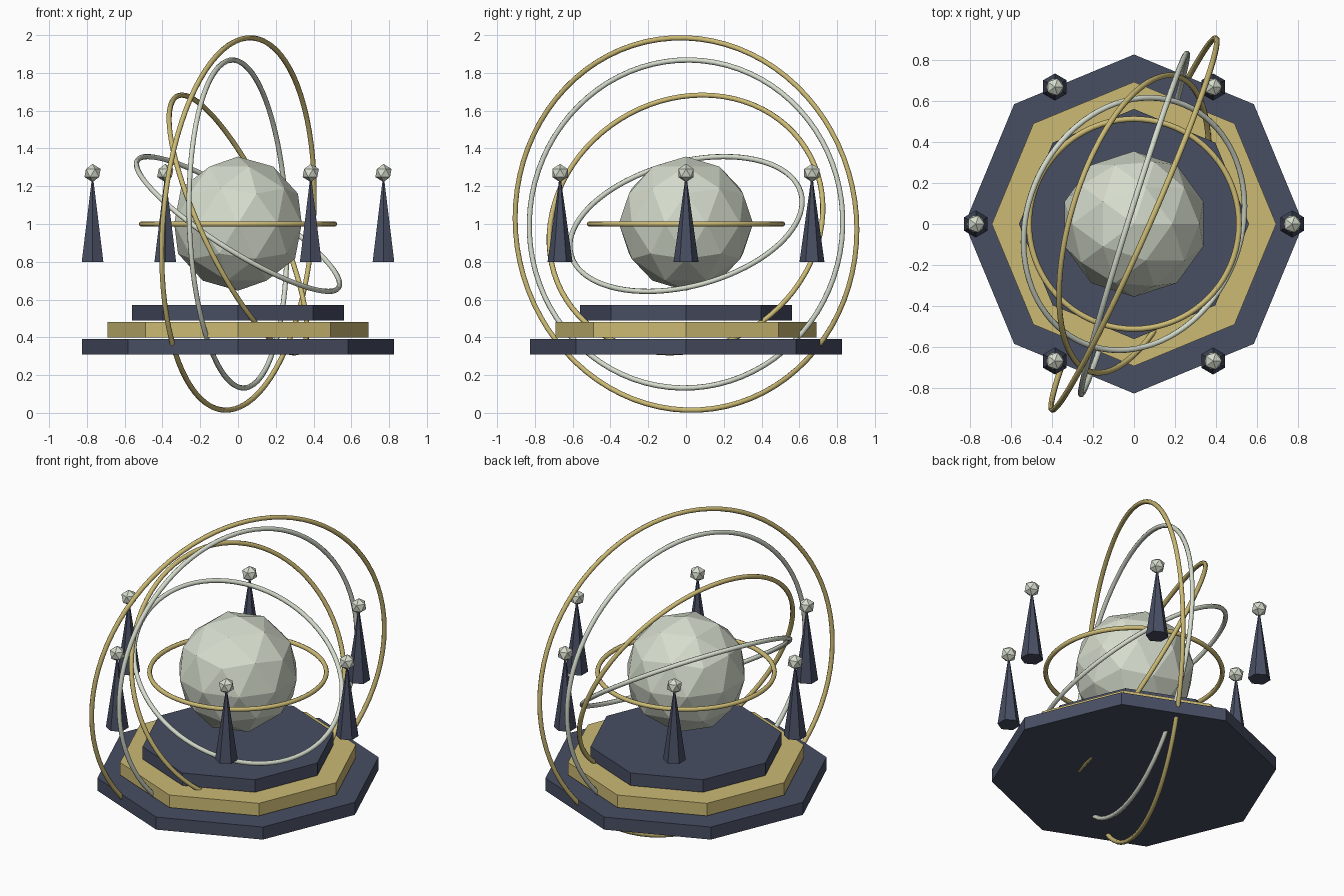
import bpy
import math

if "Cube" in bpy.data.objects:
    bpy.data.objects.remove(bpy.data.objects["Cube"])

CENTRE_Z = 1.0


def material(name, rgb):
    m = bpy.data.materials.new(name)
    m.diffuse_color = (*rgb, 1.0)
    m.use_nodes = True
    m.node_tree.nodes["Principled BSDF"].inputs["Base Color"].default_value = m.diffuse_color
    return m


navy = material("navy", (0.065, 0.077, 0.125))
gold = material("gold", (0.60, 0.49, 0.175))
silver = material("silver", (0.67, 0.72, 0.61))


def finish(name, mat):
    obj = bpy.context.object
    obj.name = name
    obj.data.materials.append(mat)
    return obj


# Stepped octagonal base
for name, radius, z, mat in (("base_lower", 0.825, 0.31, navy),
                             ("base_middle", 0.692, 0.40, gold),
                             ("base_upper", 0.56, 0.49, navy)):
    bpy.ops.mesh.primitive_cylinder_add(vertices=8, radius=radius, depth=0.08,
                                        location=(0, 0, z + 0.04))
    finish(name, mat)

# Faceted central globe
bpy.ops.mesh.primitive_ico_sphere_add(subdivisions=2, radius=0.355,
                                      location=(0, 0, CENTRE_Z + 0.002))
finish("globe", silver)

# Nested rings, each turned further than the last
for i in range(5):
    bpy.ops.mesh.primitive_torus_add(major_radius=0.511 + 0.1193 * i, minor_radius=0.014,
                                     major_segments=80, minor_segments=8,
                                     location=(0, 0, CENTRE_Z),
                                     rotation=(0.35 * i, 0.5 * i, 0.25 * i))
    finish(f"ring_{i + 1}", silver if i % 2 else gold)
    bpy.ops.object.shade_smooth()

# Floating spires with faceted beads
for i in range(6):
    a = math.tau * i / 6
    x, y = 0.77 * math.cos(a), 0.77 * math.sin(a)
    bpy.ops.mesh.primitive_cone_add(vertices=6, radius1=0.066, radius2=0, depth=0.47,
                                    location=(x, y, 1.035))
    finish(f"spire_{i + 1}", navy)
    bpy.ops.mesh.primitive_ico_sphere_add(subdivisions=1, radius=0.048,
                                          location=(x, y, 1.27))
    finish(f"bead_{i + 1}", silver)
